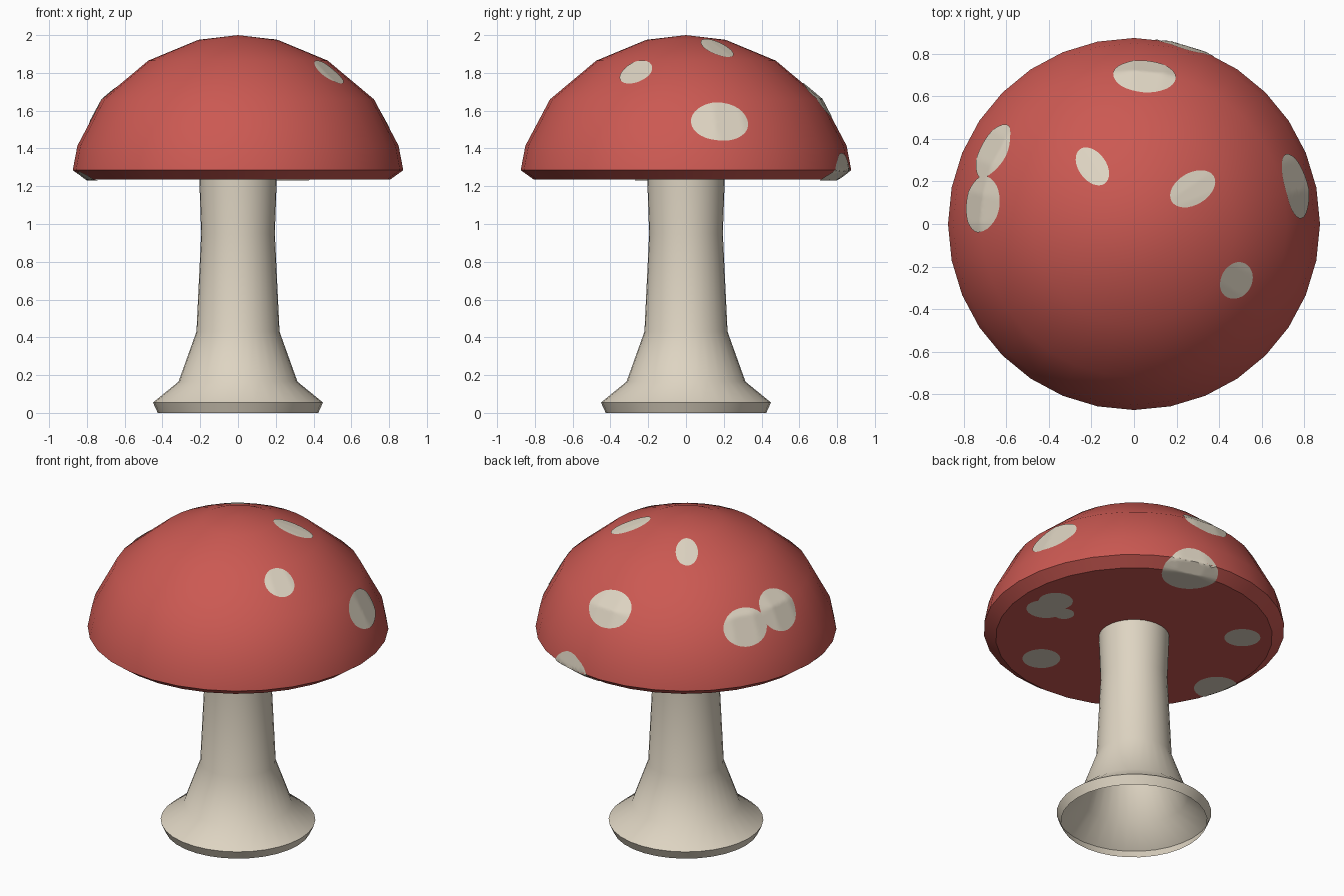
import bpy, bmesh
from math import cos, sin, pi, radians
from mathutils import Vector
from mathutils.bvhtree import BVHTree

if "Cube" in bpy.data.objects:
    bpy.data.objects.remove(bpy.data.objects["Cube"])

SIDES = 32


def material(name, colour):
    m = bpy.data.materials.new(name)
    m.use_nodes = True
    m.diffuse_color = (*colour, 1)
    m.node_tree.nodes["Principled BSDF"].inputs["Base Color"].default_value = (*colour, 1)
    return m


red = material("cap_red", (0.60, 0.10, 0.085))
cream = material("cream", (0.73, 0.66, 0.54))


def finish(bm, name, mat):
    mesh = bpy.data.meshes.new(name)
    bm.to_mesh(mesh)
    mesh.materials.append(mat)
    obj = bpy.data.objects.new(name, mesh)
    bpy.context.collection.objects.link(obj)
    bpy.ops.object.select_all(action="DESELECT")
    obj.select_set(True)
    bpy.context.view_layer.objects.active = obj
    bpy.ops.object.shade_smooth_by_angle(angle=radians(35))
    return obj


def lathe(profile):
    """Spin a (radius, height) profile, listed bottom to top, around z."""
    bm = bmesh.new()
    rings = []
    for r, z in profile:
        count = SIDES if r else 1
        rings.append([bm.verts.new((r * sin(2 * pi * i / SIDES), -r * cos(2 * pi * i / SIDES), z))
                      for i in range(count)])
    for low, high in zip(rings, rings[1:]):
        for i in range(SIDES):
            j = (i + 1) % SIDES
            if len(low) == 1:
                bm.faces.new((low[0], high[j], high[i]))
            elif len(high) == 1:
                bm.faces.new((low[i], low[j], high[0]))
            else:
                bm.faces.new((low[i], low[j], high[j], high[i]))
    bm.normal_update()
    return bm


# Stem: a hollow flared tube, open at the foot
stem = lathe([(0.425, 0), (0.45, 0.055), (0.315, 0.165), (0.22, 0.43), (0.195, 0.95), (0.205, 1.236)])
finish(stem, "stem", cream)

# Cap: a dome with a bevelled rim and a flat underside
cap = lathe([(0, 1.235), (0.805, 1.235), (0.875, 1.285), (0.85, 1.415), (0.72, 1.66),
             (0.475, 1.865), (0.21, 1.975), (0, 2)])
tree = BVHTree.FromBMesh(cap)
finish(cap, "cap", red)


def spot(name, centre, normal, across, along, rings=9, lift=0.004):
    """Thin oval plate laid on the cap: across runs round it, along follows its slope."""
    u = Vector((-centre.y, centre.x, 0)).normalized()
    u = (u - normal * u.dot(normal)).normalized()
    v = normal.cross(u)

    def lay(p):
        hit = tree.ray_cast(p + normal * 0.3, -normal)[0]
        if hit is None:
            hit = tree.find_nearest(p)[0]
        return bm.verts.new(hit + normal * lift)

    bm = bmesh.new()
    middle = lay(centre)
    previous = None
    for k in range(1, rings + 1):
        s = k / rings
        ring = [lay(centre + u * across * s * cos(2 * pi * i / SIDES) + v * along * s * sin(2 * pi * i / SIDES))
                for i in range(SIDES)]
        for i in range(SIDES):
            j = (i + 1) % SIDES
            if previous:
                bm.faces.new((previous[i], ring[i], ring[j], previous[j]))
            else:
                bm.faces.new((middle, ring[i], ring[j]))
        previous = ring
    bm.normal_update()
    finish(bm, name, cream)


# Spots on the dome: x, y, half width, half length
dome_spots = {
    "left_spot": (0.76, 0.18, 0.155, 0.115),
    "front_left_spot": (0.48, -0.265, 0.09, 0.095),
    "crown_left_spot": (0.275, 0.165, 0.075, 0.125),
    "crown_right_spot": (-0.195, 0.27, 0.065, 0.108),
    "back_spot": (0.05, 0.705, 0.148, 0.115),
    "right_spot": (-0.725, 0.095, 0.135, 0.13),
    "back_right_spot": (-0.665, 0.345, 0.14, 0.115),
}
for name, (x, y, across, along) in dome_spots.items():
    hit, normal, _, _ = tree.ray_cast(Vector((x, y, 3)), Vector((0, 0, -1)))
    spot(name, hit, normal, across, along)

# Spots on the underside
under_spots = {
    "under_left_spot_a": (0.62, 0.03, 0.10, 0.10),
    "under_left_spot_b": (0.61, -0.08, 0.10, 0.11),
    "under_left_spot_c": (0.49, -0.05, 0.06, 0.06),
    "under_front_spot": (0.256, -0.533, 0.11, 0.11),
    "under_back_spot": (-0.483, 0.405, 0.10, 0.105),
    "under_right_spot": (-0.74, -0.14, 0.13, 0.125),
}
for name, (x, y, across, along) in under_spots.items():
    spot(name, Vector((x, y, 1.235)), Vector((0, 0, -1)), across, along)

# Spot wrapped over the rim at the back
turn = radians(74)
out = Vector((cos(turn), sin(turn), 0))
spot("rim_spot", out * 0.81 + Vector((0, 0, 1.24)), (out - Vector((0, 0, 1))).normalized(),
     0.17, 0.13, rings=14, lift=0.006)
